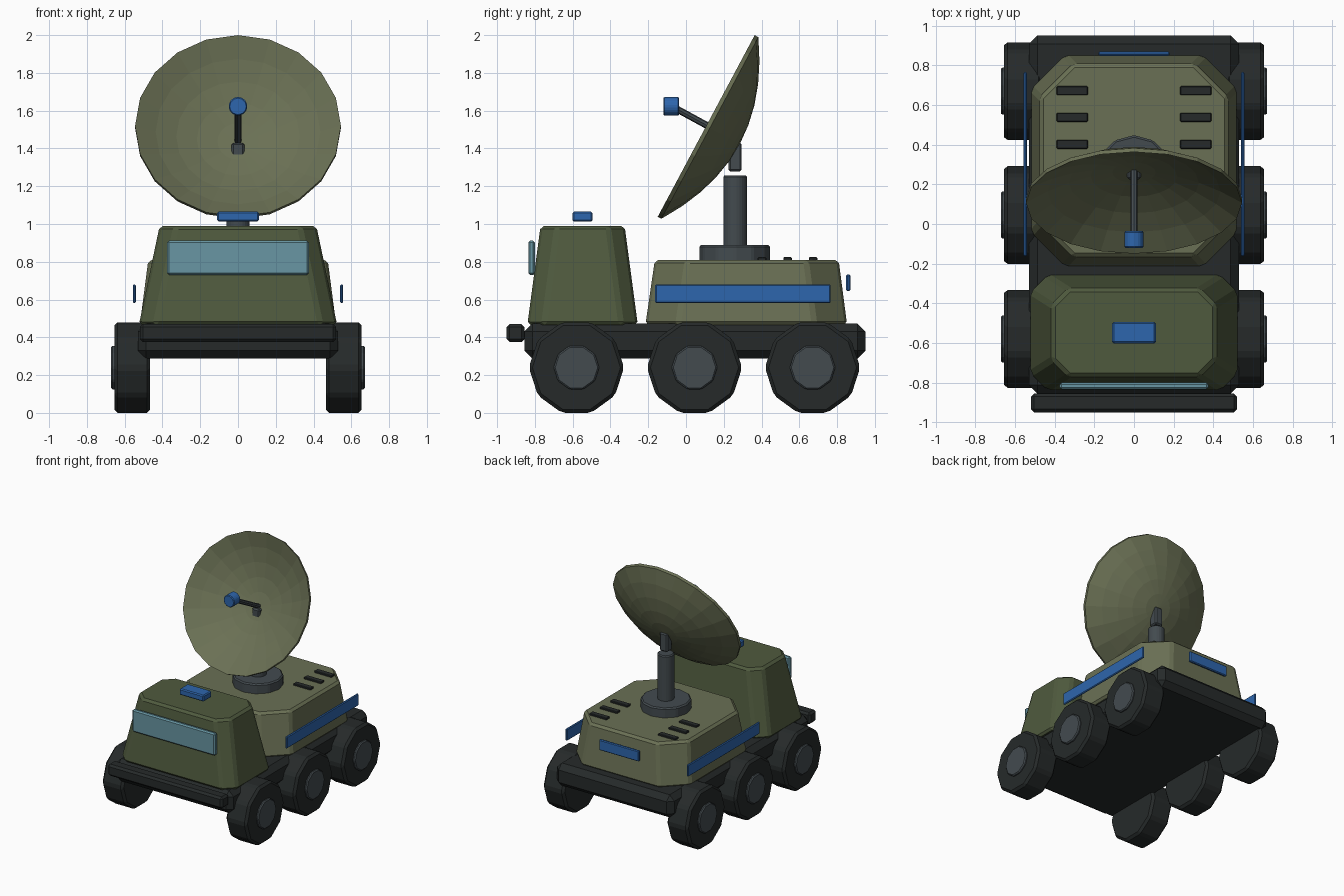
import bpy, bmesh, math
from mathutils import Matrix, Vector

if "Cube" in bpy.data.objects:
    bpy.data.objects.remove(bpy.data.objects["Cube"])


def material(name, r, g, b):
    m = bpy.data.materials.new(name)
    m.diffuse_color = (r, g, b, 1)
    m.use_nodes = True
    m.node_tree.nodes["Principled BSDF"].inputs["Base Color"].default_value = m.diffuse_color
    return m


DARK = material("dark_rubber", 0.019, 0.023, 0.023)
METAL = material("metal", 0.056, 0.07, 0.078)
GREEN = material("cab_green", 0.078, 0.102, 0.048)
OLIVE = material("olive", 0.144, 0.162, 0.089)
BLUE = material("blue", 0.027, 0.133, 0.418)
GLASS = material("glass", 0.138, 0.305, 0.366)


def finish(name, bm, mat, bevel=0.0):
    bmesh.ops.recalc_face_normals(bm, faces=bm.faces)
    me = bpy.data.meshes.new(name)
    bm.to_mesh(me)
    bm.free()
    me.materials.append(mat)
    ob = bpy.data.objects.new(name, me)
    bpy.context.collection.objects.link(ob)
    if bevel:
        mod = ob.modifiers.new("Bevel", 'BEVEL')
        mod.width = bevel
        mod.segments = 1
        mod.limit_method = 'ANGLE'
        mod.angle_limit = math.radians(25)
    return ob


def box(name, x, y, z, mat, bevel=0.006):
    """Box from (min, max) ranges on each axis."""
    bm = bmesh.new()
    size = [r[1] - r[0] for r in (x, y, z)]
    mid = [(r[1] + r[0]) / 2 for r in (x, y, z)]
    bmesh.ops.create_cube(bm, size=1, matrix=Matrix.Translation(mid) @ Matrix.Diagonal((*size, 1)))
    return finish(name, bm, mat, bevel)


def cylinder(name, a, b, radius, sides, mat, bevel=0.0):
    """Cylinder running from point a to point b."""
    a, b = Vector(a), Vector(b)
    d = b - a
    if abs(d.x) > 0.9 * d.length:
        rot = Matrix.Rotation(math.pi / 2, 4, 'Y')
    else:
        rot = Matrix.Rotation(math.atan2(-d.y, d.z), 4, 'X')
    bm = bmesh.new()
    bmesh.ops.create_cone(bm, cap_ends=True, segments=sides, radius1=radius, radius2=radius,
                          depth=d.length, matrix=Matrix.Translation((a + b) / 2) @ rot)
    return finish(name, bm, mat, bevel)


def tapered_body(name, levels, chamfer, mat, bevel):
    """Loft of corner-cut rectangles; level = (half_x, y_min, y_max, z)."""
    bm = bmesh.new()
    rings = []
    for hx, y0, y1, z in levels:
        c = chamfer
        pts = [(hx - c, y0), (hx, y0 + c), (hx, y1 - c), (hx - c, y1),
               (c - hx, y1), (-hx, y1 - c), (-hx, y0 + c), (c - hx, y0)]
        rings.append([bm.verts.new((px, py, z)) for px, py in pts])
    low, high = rings
    for i in range(8):
        j = (i + 1) % 8
        bm.faces.new((low[i], low[j], high[j], high[i]))
    bm.faces.new(high)
    bm.faces.new(low[::-1])
    return finish(name, bm, mat, bevel)


# chassis and bumper
box("chassis", (-0.53, 0.53), (-0.855, 0.95), (0.288, 0.473), DARK, 0.042)
box("front_bumper", (-0.52, 0.52), (-0.95, -0.855), (0.375, 0.47), DARK, 0.016)

# wheels and hubs
for side, s in (("right", 1), ("left", -1)):
    for place, y in (("front", -0.58), ("middle", 0.045), ("rear", 0.67)):
        cylinder(f"{place}_{side}_wheel", (s * 0.465, y, 0.24), (s * 0.655, y, 0.24),
                 0.252, 10, DARK, 0.018)
        cylinder(f"{place}_{side}_hub", (s * 0.60, y, 0.24), (s * 0.672, y, 0.24),
                 0.121, 10, METAL, 0.008)

# cab, windshield and roof light
tapered_body("cab", [(0.525, -0.84, -0.255, 0.465), (0.415, -0.77, -0.325, 0.99)], 0.085, GREEN, 0.018)
box("windshield", (-0.375, 0.375), (-0.835, -0.8), (0.73, 0.912), GLASS, 0.01)
box("roof_light", (-0.11, 0.11), (-0.602, -0.495), (1.013, 1.065), BLUE, 0.008)

# rear body with stripes and vents
tapered_body("rear_body", [(0.52, -0.215, 0.853, 0.465), (0.475, -0.165, 0.808, 0.81)], 0.17, OLIVE, 0.018)
box("rear_stripe", (-0.18, 0.18), (0.848, 0.87), (0.645, 0.732), BLUE)
for side, s in (("right", 1), ("left", -1)):
    box(f"{side}_stripe", sorted((s * 0.54, s * 0.557)), (-0.163, 0.766), (0.582, 0.68), BLUE)
    for i, y in enumerate((0.402, 0.538, 0.673)):
        box(f"{side}_vent_{i + 1}", sorted((s * 0.233, s * 0.39)), (y - 0.023, y + 0.023),
            (0.795, 0.824), DARK, 0.004)

# turntable, mast and dish bracket
cylinder("turntable", (0, 0.258, 0.80), (0, 0.258, 0.888), 0.19, 12, METAL, 0.01)
cylinder("mast", (0, 0.26, 0.88), (0, 0.26, 1.258), 0.064, 12, METAL, 0.008)
box("dish_bracket", (-0.035, 0.035), (0.225, 0.295), (1.278, 1.43), METAL, 0.01)

# dish: closed paraboloid shell spun around its axis, tilted to face forward and up
R, DEPTH, THICK, RINGS = 0.545, 0.18, 0.022, 5
bm = bmesh.new()
steps = [i / RINGS for i in range(RINGS + 1)]
profile = [(R * t, DEPTH * (t * t - 1)) for t in steps]
profile += [(R * t, DEPTH * (t * t - 1) - THICK) for t in reversed(steps)]
verts = [bm.verts.new((0, r, h)) for r, h in profile]
edges = [bm.edges.new(pair) for pair in zip(verts, verts[1:])]
bmesh.ops.spin(bm, geom=verts + edges, cent=(0, 0, 0), axis=(0, 0, 1),
               angle=2 * math.pi, steps=20)
bmesh.ops.remove_doubles(bm, verts=bm.verts, dist=0.0005)
dish = finish("dish", bm, OLIVE)
dish.location = (0, 0.107, 1.519)
dish.rotation_euler.x = math.radians(61.9)

# feed arm and receiver
cylinder("feed_arm", (0, 0.27, 1.435), (0, -0.06, 1.615), 0.018, 8, METAL)
cylinder("receiver", (0, -0.12, 1.623), (0, -0.036, 1.623), 0.05, 12, BLUE, 0.006)
